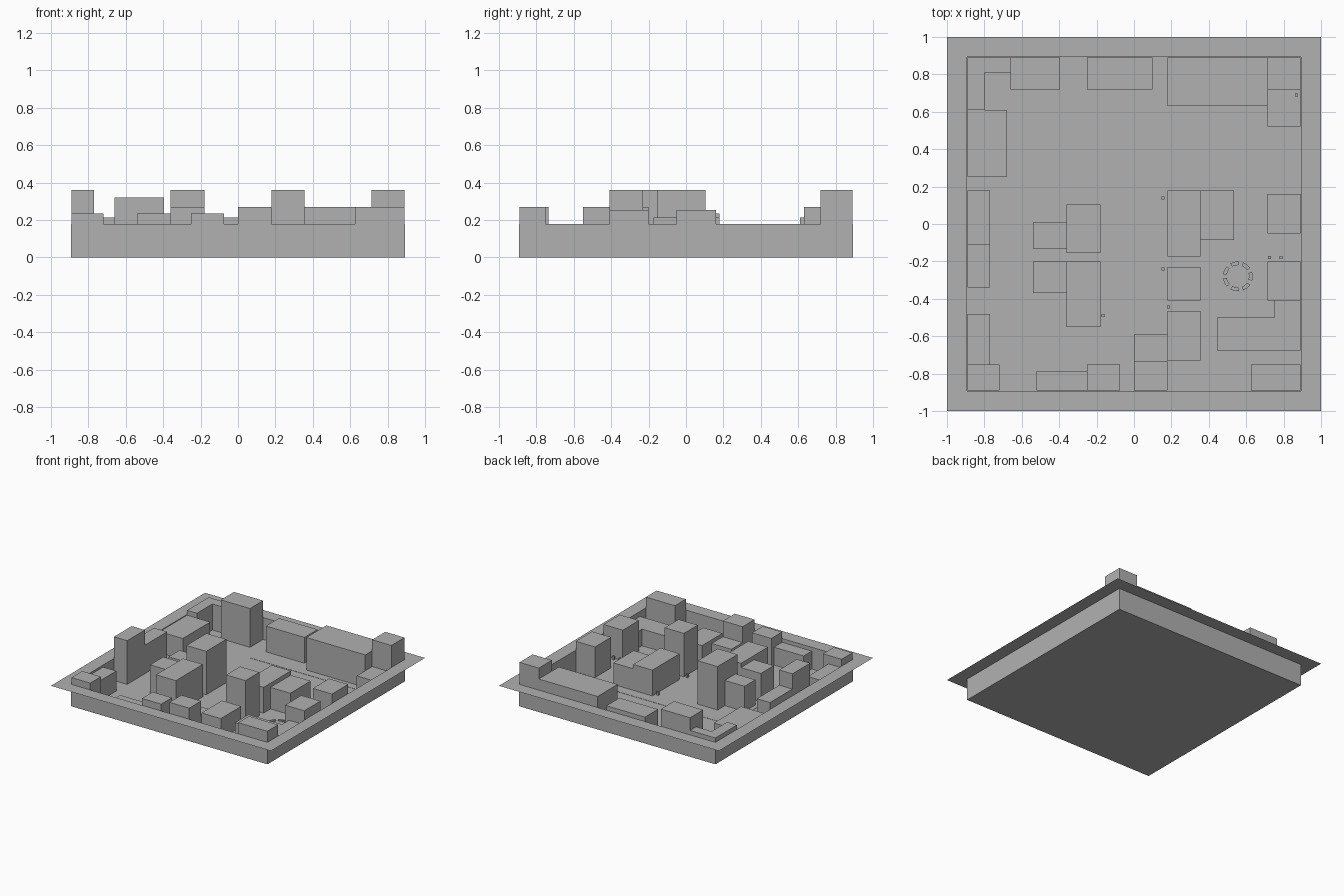
import bpy, bmesh, math

if "Cube" in bpy.data.objects:
    bpy.data.objects.remove(bpy.data.objects["Cube"])

WALL = 0.892   # half width of the sunken tray
RIM_Z = 0.18

grey = bpy.data.materials.new("dark_grey")
grey.diffuse_color = (0.44, 0.44, 0.44, 1)
grey.use_nodes = True
grey.node_tree.nodes["Principled BSDF"].inputs["Base Color"].default_value = grey.diffuse_color


def make_object(name, bm):
    bmesh.ops.recalc_face_normals(bm, faces=bm.faces)
    mesh = bpy.data.meshes.new(name)
    bm.to_mesh(mesh)
    bm.free()
    mesh.materials.append(grey)
    ob = bpy.data.objects.new(name, mesh)
    bpy.context.collection.objects.link(ob)
    return ob


def prism(name, outline, z0, z1):
    bm = bmesh.new()
    face = bm.faces.new([bm.verts.new((x, y, z0)) for x, y in outline])
    out = bmesh.ops.extrude_face_region(bm, geom=[face], use_keep_orig=True)
    for v in out["geom"]:
        if isinstance(v, bmesh.types.BMVert):
            v.co.z = z1
    return make_object(name, bm)


def block(name, x0, x1, y0, y1, top):
    return prism(name, [(x0, y0), (x1, y0), (x1, y1), (x0, y1)], 0.001, top)


# Open tray: floor, four walls and a thin flat rim around the top
bm = bmesh.new()
corners = [(-1, -1), (1, -1), (1, 1), (-1, 1)]
low = [bm.verts.new((x * WALL, y * WALL, 0)) for x, y in corners]
top = [bm.verts.new((x * WALL, y * WALL, RIM_Z)) for x, y in corners]
rim = [bm.verts.new((x, y, RIM_Z)) for x, y in corners]
bm.faces.new(low)
for i in range(4):
    j = (i + 1) % 4
    bm.faces.new((low[i], low[j], top[j], top[i]))
    bm.faces.new((top[i], top[j], rim[j], rim[i]))
make_object("tray_with_rim", bm)

# Raised pavements beside the road
prism("south_pavement", [(-.575, -.89), (.89, -.89), (.89, .265), (-.525, .265), (-.575, .215)], .001, .003)
prism("north_pavement", [(-.315, .89), (-.315, .59), (-.29, .565), (.89, .565), (.89, .89)], .001, .003)

# West side
block("southwest_house", -.89, -.72, -.89, -.75, .235)
block("west_low_house", -.89, -.77, -.75, -.48, .165)
block("west_tower", -.89, -.77, -.34, -.11, .36)
block("west_wing", -.89, -.77, -.11, .18, .235)
block("west_hall", -.89, -.68, .255, .61, .175)
prism("northwest_corner_house", [(-.89, .61), (-.8, .61), (-.8, .81), (-.66, .81), (-.66, .89), (-.89, .89)], .001, .215)

# North side
block("north_tower", -.66, -.395, .72, .89, .32)
block("north_house", -.25, .10, .72, .89, .215)
block("north_hall", .18, .715, .63, .89, .27)
block("northeast_tower", .715, .89, .72, .89, .36)
block("northeast_low_house", .715, .89, .52, .72, .14)

# East side
block("east_house_north", .715, .89, -.05, .16, .255)
block("east_house_south", .715, .89, -.41, -.20, .255)
prism("east_corner_house", [(.445, -.675), (.89, -.675), (.89, -.41), (.75, -.41), (.75, -.5), (.445, -.5)], .001, .14)
block("southeast_house", .625, .89, -.89, -.75, .27)

# South side
block("south_low_house", -.52, -.25, -.89, -.785, .15)
block("south_house", -.25, -.075, -.89, -.75, .235)
block("south_block", 0, .18, -.89, -.735, .27)
block("south_link", 0, .18, -.735, -.59, .14)
block("south_inner_house", .18, .355, -.73, -.465, .17)

# Centre
block("centre_tower_west", -.36, -.18, -.155, .105, .36)
block("centre_annex_west", -.54, -.36, -.13, .01, .21)
block("centre_block_west", -.36, -.18, -.55, -.20, .27)
block("centre_annex_south", -.54, -.36, -.37, -.20, .235)
block("centre_tower_east", .18, .355, -.41, -.23, .36)
block("centre_block_east", .18, .355, -.175, .18, .215)
block("centre_annex_east", .355, .535, -.085, .18, .18)

# Ring of curved benches
for i in range(7):
    mid = 2 * math.pi * i / 7
    angles = [mid + d for d in (-.3, 0, .3)]
    outline = [(.555 + .08 * math.cos(a), -.28 + .08 * math.sin(a)) for a in angles]
    outline += [(.555 + .06 * math.cos(a), -.28 + .06 * math.sin(a)) for a in reversed(angles)]
    prism("ring_bench", outline, .002, .012)

# Small posts
for x, y in [(.155, .14), (.155, -.24), (.185, -.445), (.725, -.18), (.785, -.18), (-.165, -.49)]:
    block("post", x - .008, x + .008, y - .008, y + .008, .03)
block("roof_post", .862, .878, .682, .698, .16)
